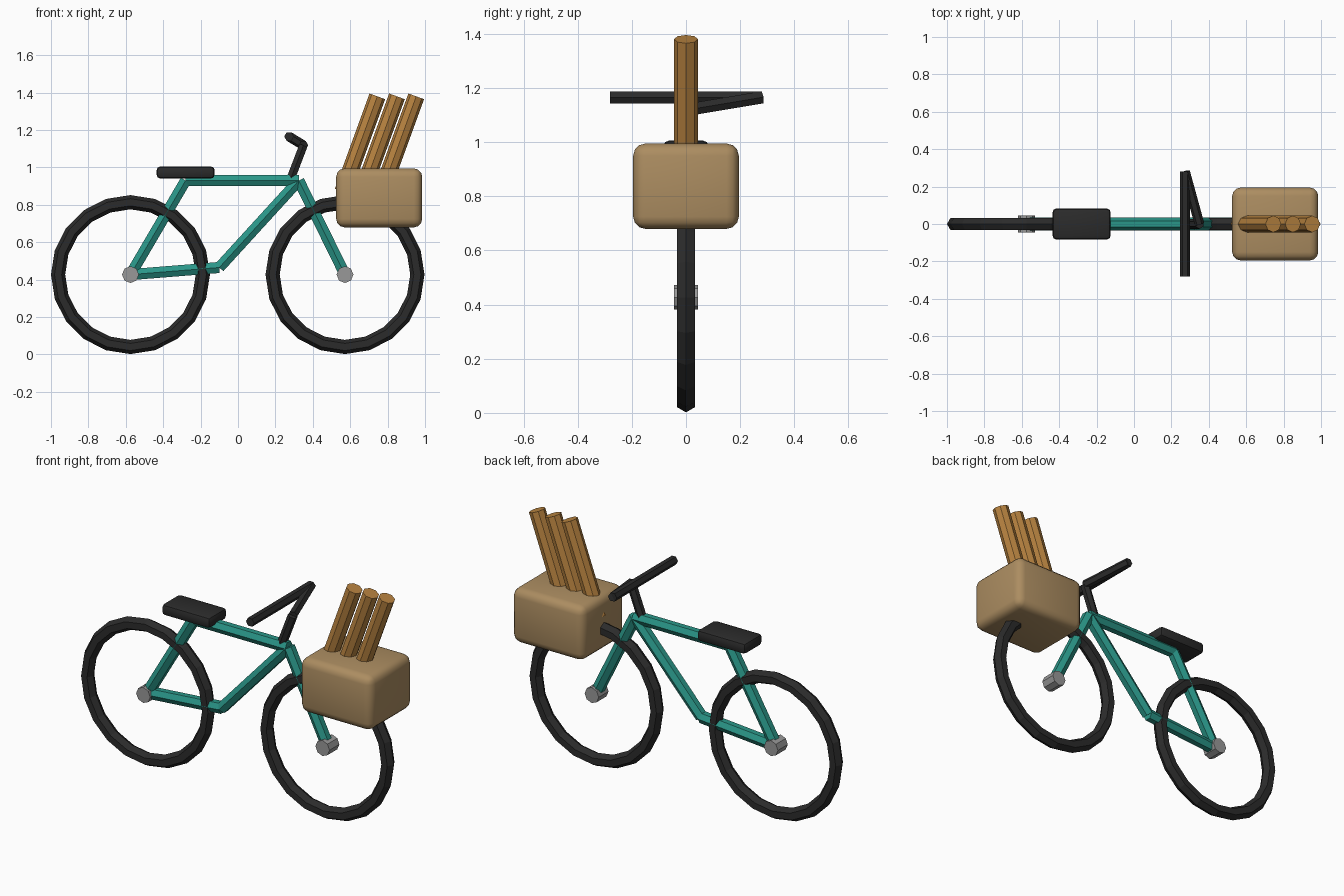
import bpy, bmesh, math
from mathutils import Vector

if "Cube" in bpy.data.objects:
    bpy.data.objects.remove(bpy.data.objects["Cube"])


def mat(name, rgb):
    lin = [((c / 255 + 0.055) / 1.055) ** 2.4 for c in rgb]
    m = bpy.data.materials.new(name)
    m.diffuse_color = (*lin, 1)
    m.use_nodes = True
    m.node_tree.nodes["Principled BSDF"].inputs["Base Color"].default_value = m.diffuse_color
    return m


BLACK = mat("black rubber", (43, 43, 43))
TEAL = mat("teal paint", (42, 150, 136))
GREY = mat("grey metal", (153, 153, 153))
TAN = mat("tan basket", (172, 141, 97))
WOOD = mat("golden wood", (184, 131, 64))


def tubes(name, segments, radius, sides, material):
    """One object made of capped prisms, each between two points."""
    bm = bmesh.new()
    for a, b in segments:
        a, b = Vector(a), Vector(b)
        d = (b - a).normalized()
        ref = Vector((1, 0, 0)) if abs(d.y) > 0.9 else Vector((0, 1, 0))
        u = (ref - d * ref.dot(d)).normalized()
        v = d.cross(u)
        rings = []
        for p in (a, b):
            rings.append([bm.verts.new(p + radius * (u * math.cos(t) + v * math.sin(t)))
                          for t in (2 * math.pi * i / sides for i in range(sides))])
        for i in range(sides):
            j = (i + 1) % sides
            bm.faces.new((rings[0][i], rings[0][j], rings[1][j], rings[1][i]))
        bm.faces.new(rings[0][::-1])
        bm.faces.new(rings[1])
    me = bpy.data.meshes.new(name)
    bm.to_mesh(me)
    bm.free()
    me.materials.append(material)
    ob = bpy.data.objects.new(name, me)
    bpy.context.collection.objects.link(ob)
    return ob


def rounded_box(name, centre, size, bevel, segments, material):
    bpy.ops.mesh.primitive_cube_add(size=1, location=centre)
    ob = bpy.context.object
    ob.name = name
    ob.scale = size
    bpy.ops.object.transform_apply(location=False, rotation=False, scale=True)
    mod = ob.modifiers.new("round", 'BEVEL')
    mod.width, mod.segments = bevel, segments
    bpy.ops.object.modifier_apply(modifier=mod.name)
    bpy.ops.object.shade_smooth_by_angle(angle=math.radians(40))
    ob.data.materials.append(material)
    return ob


# wheels and hubs
HUB_Z = 0.427
REAR, FRONT = (-0.575, 0, HUB_Z), (0.572, 0, HUB_Z)
for label, c in (("rear", REAR), ("front", FRONT)):
    bpy.ops.mesh.primitive_torus_add(major_radius=0.387, minor_radius=0.038,
                                     major_segments=20, minor_segments=6,
                                     location=c, rotation=(math.pi / 2, 0, 0))
    wheel = bpy.context.object
    wheel.name = label + "_wheel"
    wheel.data.materials.append(BLACK)
    tubes(label + "_hub", [((c[0], -0.045, HUB_Z), (c[0], 0.045, HUB_Z))], 0.045, 8, GREY)

# frame
CRANK, SEAT, HEAD = (-0.10, 0, 0.465), (-0.28, 0, 0.93), (0.325, 0, 0.93)
tubes("frame", [(REAR, SEAT), (REAR, CRANK), (SEAT, HEAD), (CRANK, HEAD), (HEAD, FRONT)],
      0.034, 6, TEAL)

# handlebar: stem, slanted arm, cross bar
STEM, LEFT, RIGHT = (0.35, 0, 1.118), (0.273, 0.28, 1.165), (0.273, -0.28, 1.165)
tubes("handlebar", [((0.28, 0, 0.935), STEM), (STEM, LEFT), (LEFT, RIGHT)], 0.026, 6, BLACK)

# seat
rounded_box("seat", (-0.28, 0, 0.973), (0.31, 0.166, 0.065), 0.02, 2, BLACK)

# basket with leaning sticks
rounded_box("basket", (0.755, 0, 0.837), (0.46, 0.39, 0.315), 0.045, 3, TAN)
lean = math.tan(math.radians(20)) * 0.51
sticks = [((x - lean, 0, 0.87), (x, 0, 1.38)) for x in (0.745, 0.85, 0.953)]
tubes("sticks", sticks, 0.0445, 8, WOOD)
